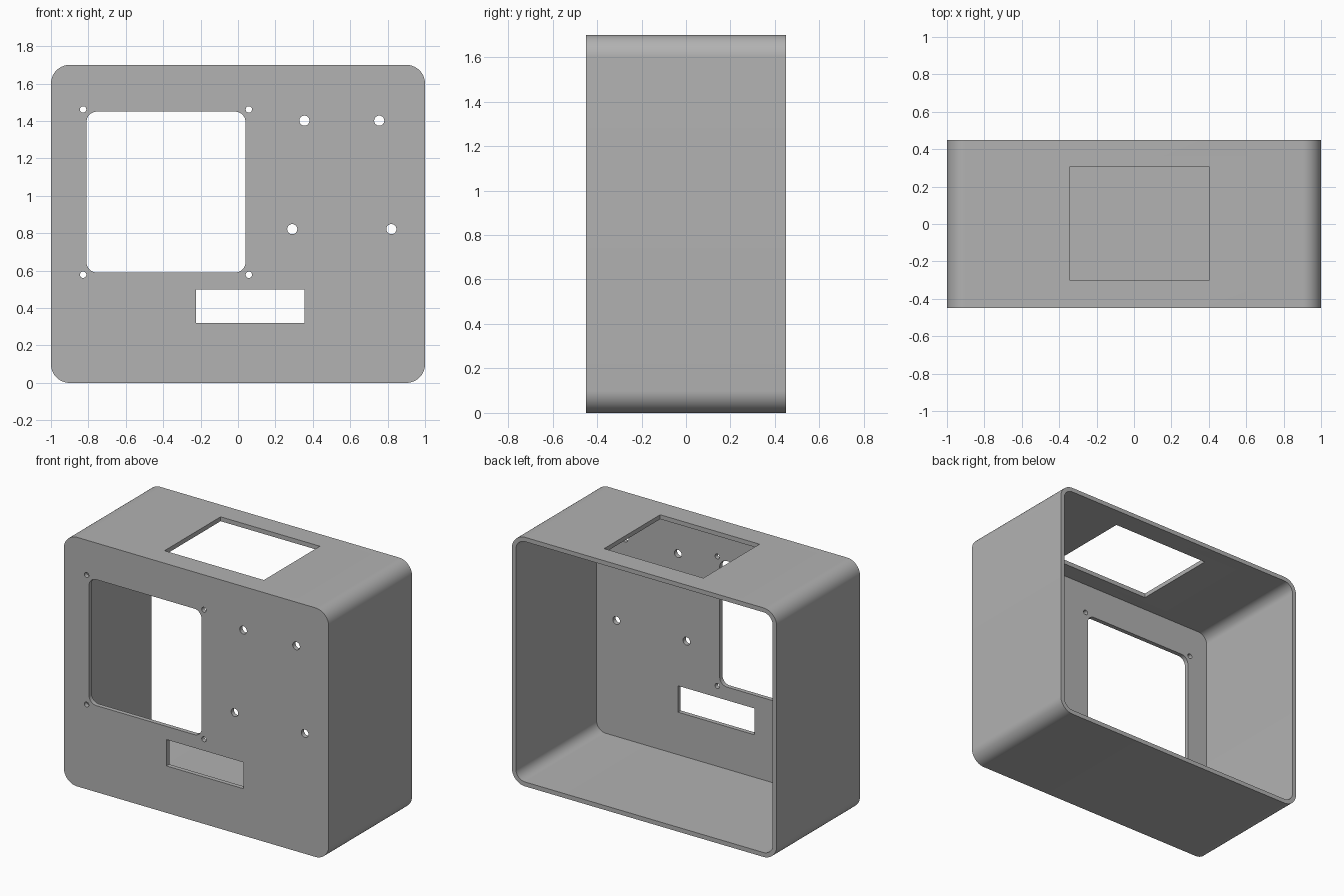
import bpy
import bmesh
from math import cos, sin, pi, radians

if "Cube" in bpy.data.objects:
    bpy.data.objects.remove(bpy.data.objects["Cube"])

WIDTH, DEPTH, HEIGHT, WALL, RADIUS = 2.0, 0.9, 1.7, 0.03, 0.1
FRONT, BACK = -DEPTH / 2, DEPTH / 2

grey = bpy.data.materials.new("plain grey")
grey.use_nodes = True
grey.diffuse_color = (0.445, 0.445, 0.445, 1)
grey.node_tree.nodes["Principled BSDF"].inputs["Base Color"].default_value = grey.diffuse_color


def rounded_rect(x0, x1, z0, z1, r, steps=16):
    """Outline of a rectangle with rounded corners, as (x, z) points."""
    if r == 0:
        return [(x0, z0), (x1, z0), (x1, z1), (x0, z1)]
    corners = [(x1 - r, z1 - r), (x0 + r, z1 - r), (x0 + r, z0 + r), (x1 - r, z0 + r)]
    return [(cx + r * cos(a), cz + r * sin(a))
            for q, (cx, cz) in enumerate(corners)
            for a in [(q + i / steps) * pi / 2 for i in range(steps + 1)]]


def circle(x, z, r, steps=32):
    return [(x + r * cos(2 * pi * i / steps), z + r * sin(2 * pi * i / steps))
            for i in range(steps)]


def prism(name, outline, y0, y1):
    """Extrude an (x, z) outline along y."""
    bm = bmesh.new()
    face = bm.faces.new([bm.verts.new((x, y0, z)) for x, z in outline])
    ext = bmesh.ops.extrude_face_region(bm, geom=[face])
    verts = [v for v in ext["geom"] if isinstance(v, bmesh.types.BMVert)]
    bmesh.ops.translate(bm, verts=verts, vec=(0, y1 - y0, 0))
    bmesh.ops.recalc_face_normals(bm, faces=bm.faces)
    mesh = bpy.data.meshes.new(name)
    bm.to_mesh(mesh)
    bm.free()
    obj = bpy.data.objects.new(name, mesh)
    bpy.context.collection.objects.link(obj)
    mesh.materials.append(grey)
    return obj


def cut(target, outline, y0, y1):
    """Subtract a prism from the target and discard the cutter."""
    cutter = prism("cutter", outline, y0, y1)
    cutter.hide_render = True
    mod = target.modifiers.new("cut", "BOOLEAN")
    mod.operation, mod.solver, mod.object = "DIFFERENCE", "EXACT", cutter
    bpy.context.view_layer.objects.active = target
    bpy.ops.object.modifier_apply(modifier=mod.name)
    bpy.data.objects.remove(cutter)


# Hollow shell, open at the back
half = WIDTH / 2
case = prism("enclosure", rounded_rect(-half, half, 0, HEIGHT, RADIUS), FRONT, BACK)
cut(case, rounded_rect(-half + WALL, half - WALL, WALL, HEIGHT - WALL, RADIUS - WALL),
    FRONT + WALL, BACK + 0.1)

# Front panel: screen window, slot, screw holes and button holes
screen = rounded_rect(-0.81, 0.04, 0.59, 1.45, 0.055)
slot = rounded_rect(-0.225, 0.355, 0.32, 0.5, 0)
screws = [circle(x, z, 0.017) for x in (-0.828, 0.058) for z in (0.578, 1.462)]
buttons = [circle(0.555 + s * dx, z, 0.027)
           for dx, z in ((0.2, 1.402), (0.265, 0.822)) for s in (-1, 1)]
for outline in [screen, slot] + screws + buttons:
    cut(case, outline, FRONT - 0.05, FRONT + 0.1)

# Rectangular opening in the top
cut(case, rounded_rect(-0.345, 0.405, HEIGHT - 0.1, HEIGHT + 0.1, 0), -0.3, 0.305)

# Smooth rounded corners, sharp rims
bpy.ops.object.select_all(action="DESELECT")
case.select_set(True)
bpy.context.view_layer.objects.active = case
bpy.ops.object.shade_smooth_by_angle(angle=radians(30))
